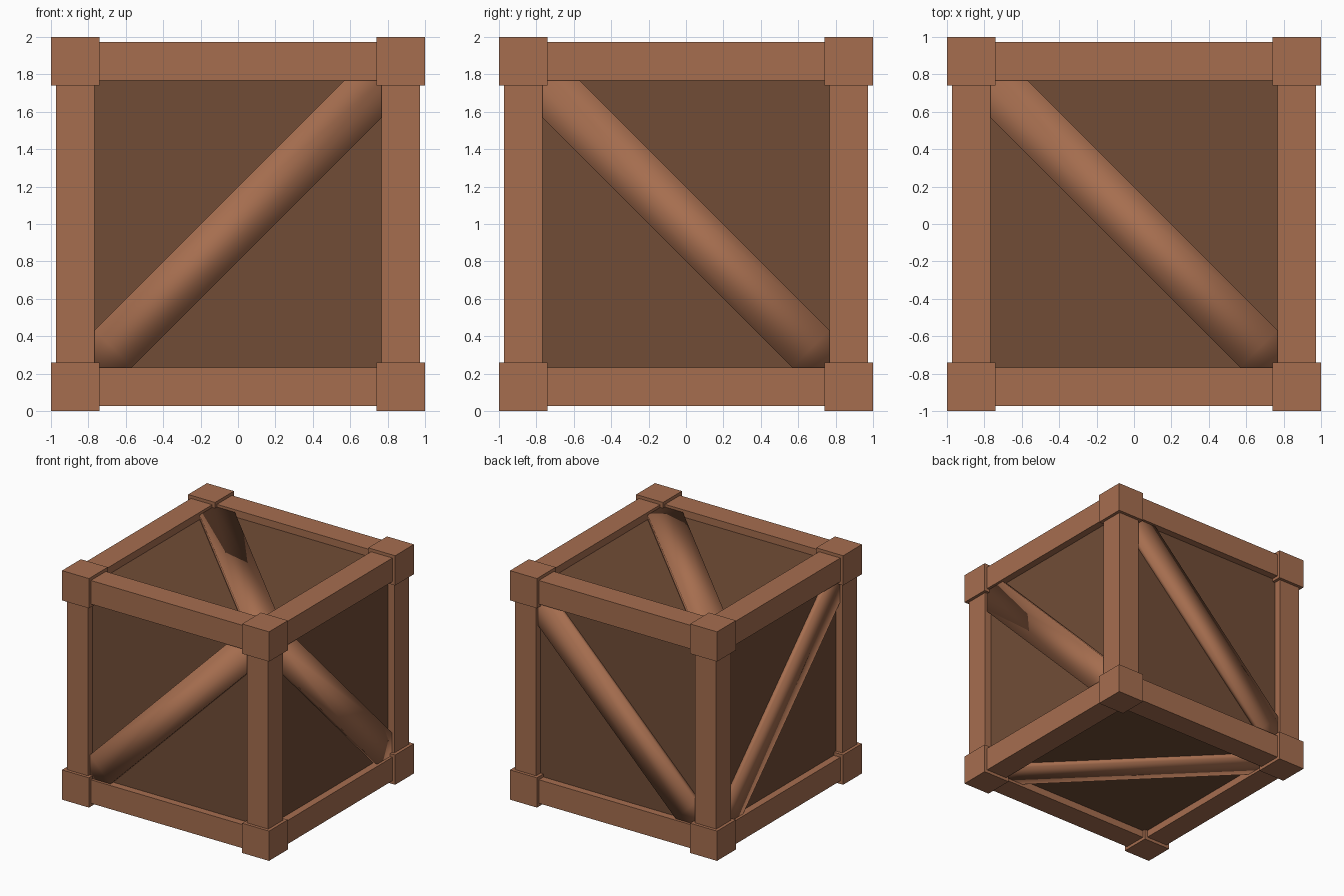
import bpy, bmesh
from mathutils import Vector
from itertools import product

if "Cube" in bpy.data.objects:
    bpy.data.objects.remove(bpy.data.objects["Cube"])

C = 0.87                 # centre line of the frame
BLOCK, BEAM = 0.26, 0.206
A, B = 0.767, 0.567      # opening half size, brace corner cut
PANEL, BRACE = 0.91, 0.95


def material(name, rgb):
    m = bpy.data.materials.new(name)
    m.diffuse_color = (*rgb, 1)
    m.use_nodes = True
    m.node_tree.nodes["Principled BSDF"].inputs["Base Color"].default_value = m.diffuse_color
    return m


wood = material("wood", (0.38, 0.155, 0.078))
dark_wood = material("dark_wood", (0.165, 0.073, 0.037))


def box(name, loc, size, mat):
    bpy.ops.mesh.primitive_cube_add(size=1, location=Vector(loc) + Vector((0, 0, 1)))
    o = bpy.context.object
    o.name = name
    o.scale = size
    bpy.ops.object.transform_apply(location=False, rotation=False, scale=True)
    o.data.materials.append(mat)
    return o


# Recessed panels: one inner box
box("panels", (0, 0, 0), (2 * PANEL,) * 3, dark_wood)

# Corner blocks
for s in product((-1, 1), repeat=3):
    box("corner_block", [C * v for v in s], (BLOCK,) * 3, wood)

# Edge beams, four along each axis
for axis in range(3):
    for s, t in product((-1, 1), repeat=2):
        loc, size = [s * C, t * C], [BEAM, BEAM]
        loc.insert(axis, 0)
        size.insert(axis, 2 * C - BLOCK + 0.02)
        box("edge_beam", loc, size, wood)


# Diagonal braces: six-sided plates fitted into each opening
def brace(name, axis, side, flip):
    outline = [(-A, -A), (-B, -A), (A, B), (A, A), (B, A), (-A, -B)]
    bm = bmesh.new()
    rings = []
    for depth in (PANEL - 0.01, BRACE):
        ring = []
        for u, v in outline:
            p = [u * flip, v]
            p.insert(axis, side * depth)
            ring.append(bm.verts.new(p))
        rings.append(ring)
        bm.faces.new(ring)
    lo, hi = rings
    for i in range(6):
        j = (i + 1) % 6
        bm.faces.new((lo[i], lo[j], hi[j], hi[i]))
    bmesh.ops.recalc_face_normals(bm, faces=bm.faces)
    for f in bm.faces:
        f.smooth = True
    me = bpy.data.meshes.new(name)
    bm.to_mesh(me)
    bm.free()
    me.materials.append(wood)
    o = bpy.data.objects.new(name, me)
    o.location.z = 1
    bpy.context.collection.objects.link(o)


for side in (-1, 1):
    brace("front_back_brace", 1, side, 1)
    brace("side_brace", 0, side, -1)
    brace("top_bottom_brace", 2, side, -1)
